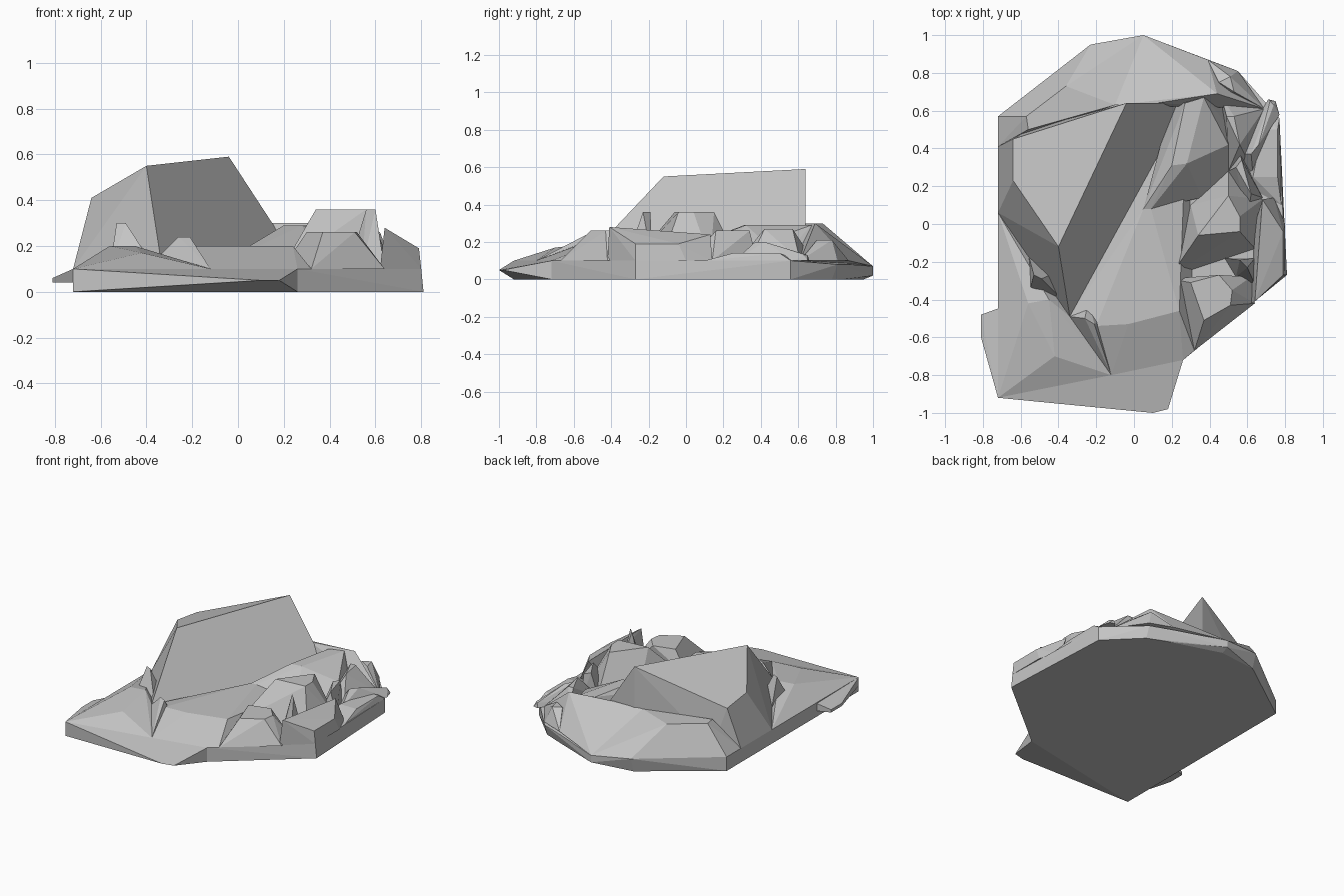
import bpy
import bmesh
import math
from mathutils import Vector

# Remove the default object
default_cube = bpy.data.objects.get("Cube")
if default_cube:
    bpy.data.objects.remove(default_cube, do_unlink=True)

# One plain stone colour
stone = bpy.data.materials.new("grey_stone")
stone.use_nodes = True
stone_colour = (0.55, 0.55, 0.55, 1)
stone.diffuse_color = stone_colour
stone.node_tree.nodes["Principled BSDF"].inputs["Base Color"].default_value = stone_colour


def at_height(outline, height):
    """Lift a flat outline to a height; points with their own height keep it."""
    return [point if len(point) == 3 else (*point, height) for point in outline]


def rock(name, foot, crown, floor=10, height=20):
    """Faceted boulder wrapped around a foot outline and a crown outline (hundredths)."""
    mesh = bpy.data.meshes.new(name)
    shape = bmesh.new()
    for point in at_height(foot, floor) + at_height(crown, height):
        shape.verts.new(Vector(point) / 100)
    hull = bmesh.ops.convex_hull(shape, input=shape.verts[:])
    unused = {item for item in hull["geom_interior"] + hull["geom_unused"]
              if isinstance(item, bmesh.types.BMVert)}
    bmesh.ops.delete(shape, geom=list(unused), context="VERTS")
    # Merge nearly coplanar triangles into broad facets
    bmesh.ops.dissolve_limit(shape, angle_limit=math.radians(3),
                             verts=shape.verts[:], edges=shape.edges[:])
    bmesh.ops.recalc_face_normals(shape, faces=shape.faces[:])
    shape.to_mesh(mesh)
    shape.free()
    mesh.materials.append(stone)
    boulder = bpy.data.objects.new(name, mesh)
    bpy.context.collection.objects.link(boulder)
    return boulder


# Ground slab that carries everything
rock("base_slab",
     foot=[(-72, 57), (-23, 92), (5, 95), (40, 84), (55, 78), (70, 58),
           (77, 56), (81, -27), (26, -72), (-72, -92)],
     crown=[(-72, 57), (-23, 95), (5, 100, 7), (5, 100, 2), (39, 87, 8), (55, 81, 8),
            (69, 61), (77, 56), (80, -27), (26, -72), (-72, -92)],
     floor=0, height=10)

# Thin lip at the front and shard on the side
rock("front_lip",
     foot=[(-72, -92), (26, -72), (-20, -70)],
     crown=[(-72, -92), (26, -72), (-12, -80), (10, -100, 5), (18, -98, 5)],
     floor=0, height=10)
rock("side_shard",
     foot=[(-81, -48), (-81, -60), (-72, -92), (-70, -44)],
     crown=[(-81, -48, 6), (-81, -60, 6), (-72, -92), (-70, -44)],
     floor=4, height=10)

# Tall slanted peak
rock("main_peak",
     foot=[(-72, 6), (-72, 41), (-56, 50), (-4, 64), (28, 64), (-34, -49)],
     crown=[(-4, 64, 59), (-40, -12, 55), (-64, 23, 41), (-64, 45, 38),
            (-34, -49, 16)])

# Sloping apron and small spike in front of the peak
rock("front_apron",
     foot=[(-72, -92), (-12, -80), (-34, -49), (-72, 6)],
     crown=[(-42, -70, 17), (-56, -42), (-45, -40), (-34, -49, 16)])
rock("front_spike",
     foot=[(-56, -16), (-56, -38), (-36, -42), (-40, -25)],
     crown=[(-53, -27), (-49, -29)], height=30)

# Two flat-topped shelves meeting behind the peak
rock("back_shelf_right",
     foot=[(-72, 57), (-72, 41), (-23, 95), (5, 100, 7)],
     crown=[(-57, 57), (-56, 50), (-36, 73), (-10, 63)], height=30)
rock("back_shelf_left",
     foot=[(-10, 63), (5, 100, 7), (39, 87), (69, 61)],
     crown=[(-10, 63), (12, 64), (44, 69)], height=30)
rock("back_corner_rock",
     foot=[(39, 87), (55, 81), (69, 61), (44, 68)],
     crown=[(45, 75), (53, 70), (51, 78)], height=21)

# Low plateau along the foot of the peak, rising into a ridge
rock("centre_plateau",
     foot=[(-34, -49), (-12, -80), (26, -72), (32, -67), (19, -28), (28, 64)],
     crown=[(-34, -49, 16), (-20, -54), (-3, -53), (24, -46), (5, 8), (9, 8)])
rock("plateau_knob",
     foot=[(-34, -49, 16), (-12, -80), (-16, -50), (-24, -40)],
     crown=[(-26, -50), (-21, -53)], height=24)
rock("ridge_rock",
     foot=[(9, 8), (30, 13), (36, 14), (50, 28), (52, 50), (44, 69), (20, 64)],
     crown=[(5, 8, 20), (9, 8, 20), (20, 31), (28, 32), (37, 67), (27, 64),
            (50, 42, 20)],
     height=29)

# Cluster of boulders on the other side
rock("large_boulder",
     foot=[(19, -28), (34, -19), (64, -13), (68, 13), (50, 28), (30, 10)],
     crown=[(34, -6), (56, -4), (56, 4), (50, 15)], height=36)
rock("front_boulder",
     foot=[(19, -29), (32, -67), (64, -42), (62, -28)],
     crown=[(30, -31), (45, -27), (52, -35), (51, -43), (37, -51)], height=26)
rock("thin_spike",
     foot=[(48, -18), (54, -28), (64, -32), (64, -18)],
     crown=[(56, -19), (60, -23)], height=36)
rock("edge_boulder",
     foot=[(62, -42), (80, -27), (80, 0), (74, 14), (64, 0)],
     crown=[(64, -41, 28), (68, 13, 24), (79, -4), (79, -27)], height=19)
rock("far_boulder",
     foot=[(46, 68), (69, 61), (60, 34), (50, 28)],
     crown=[(49, 57), (56, 42), (53, 57)], height=27)
rock("middle_boulder",
     foot=[(50, 28), (56, 38), (68, 14), (60, 2)],
     crown=[(54, 30), (57, 34), (62, 16)], height=26)
rock("edge_ledge",
     foot=[(60, 20), (78, 10), (77, 56), (68, 60)],
     crown=[(63, 25), (76, 25), (76, 50), (68, 50)], height=14)
rock("edge_fin",
     foot=[(55, 37), (63, 26), (77, 58), (75, 65), (71, 66)],
     crown=[(62, 37, 20), (66, 42, 20), (74, 63), (72, 65)], height=13)
